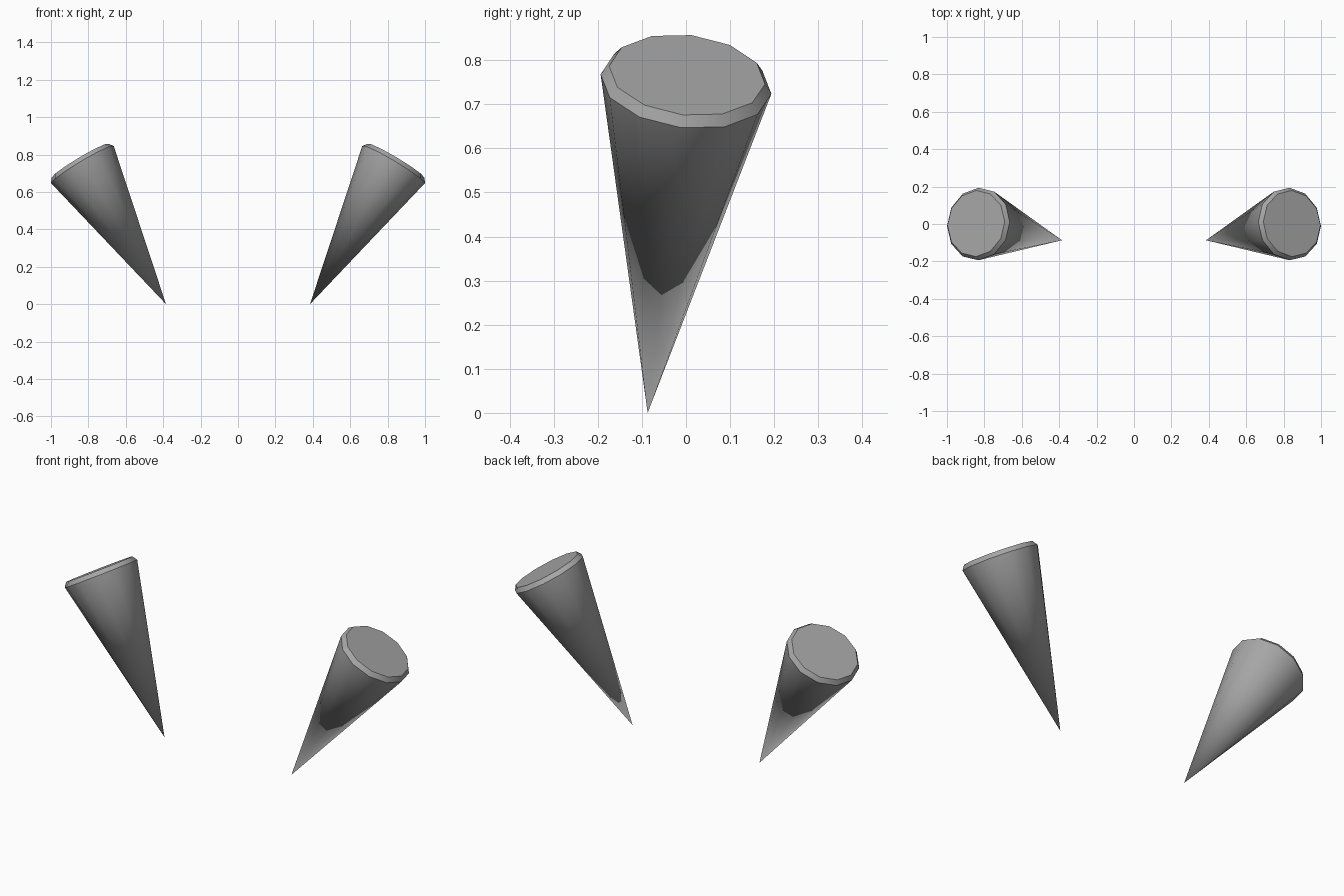
import bpy, bmesh, math
from mathutils import Vector

cube = bpy.data.objects.get("Cube")
if cube:
    bpy.data.objects.remove(cube, do_unlink=True)

# Single grey material
grey = bpy.data.materials.new("mid_grey")
grey.use_nodes = True
colour = (0.38, 0.38, 0.38, 1)
grey.diffuse_color = colour
grey.node_tree.nodes["Principled BSDF"].inputs["Base Color"].default_value = colour

SIDES = 12
TWIST = math.radians(3.2)
TIP = Vector((0.385, -0.087, 0))
RIM = Vector((0.832, 0, 0.746))


def make_cone(name, sign):
    # Frame along the tilted axis
    axis = (RIM - TIP).normalized()
    u = (Vector((0, 1, 0)) - axis * axis.y).normalized()
    v = u.cross(axis)

    def place(p):
        return Vector((p.x * sign, p.y, p.z))

    def ring(bm, centre, radius):
        angles = [TWIST + 2 * math.pi * i / SIDES for i in range(SIDES)]
        return [bm.verts.new(place(centre + radius * (u * math.cos(a) + v * math.sin(a))))
                for a in angles]

    bm = bmesh.new()
    tip = bm.verts.new(place(TIP))
    rim = ring(bm, RIM, 0.195)
    cap = ring(bm, RIM + axis * 0.024, 0.178)
    # Tapered side, bevelled rim and flat end
    for i in range(SIDES):
        j = (i + 1) % SIDES
        bm.faces.new((tip, rim[i], rim[j]))
        bm.faces.new((rim[i], cap[i], cap[j], rim[j]))
    bm.faces.new(cap)
    bmesh.ops.recalc_face_normals(bm, faces=bm.faces)
    mesh = bpy.data.meshes.new(name)
    bm.to_mesh(mesh)
    bm.free()
    mesh.materials.append(grey)
    obj = bpy.data.objects.new(name, mesh)
    bpy.context.collection.objects.link(obj)

    # Smooth sides with crisp bevel edges
    bpy.ops.object.select_all(action='DESELECT')
    obj.select_set(True)
    bpy.context.view_layer.objects.active = obj
    bpy.ops.object.shade_smooth_by_angle(angle=math.radians(35))


for name, sign in (("left_cone", 1), ("right_cone", -1)):
    make_cone(name, sign)
